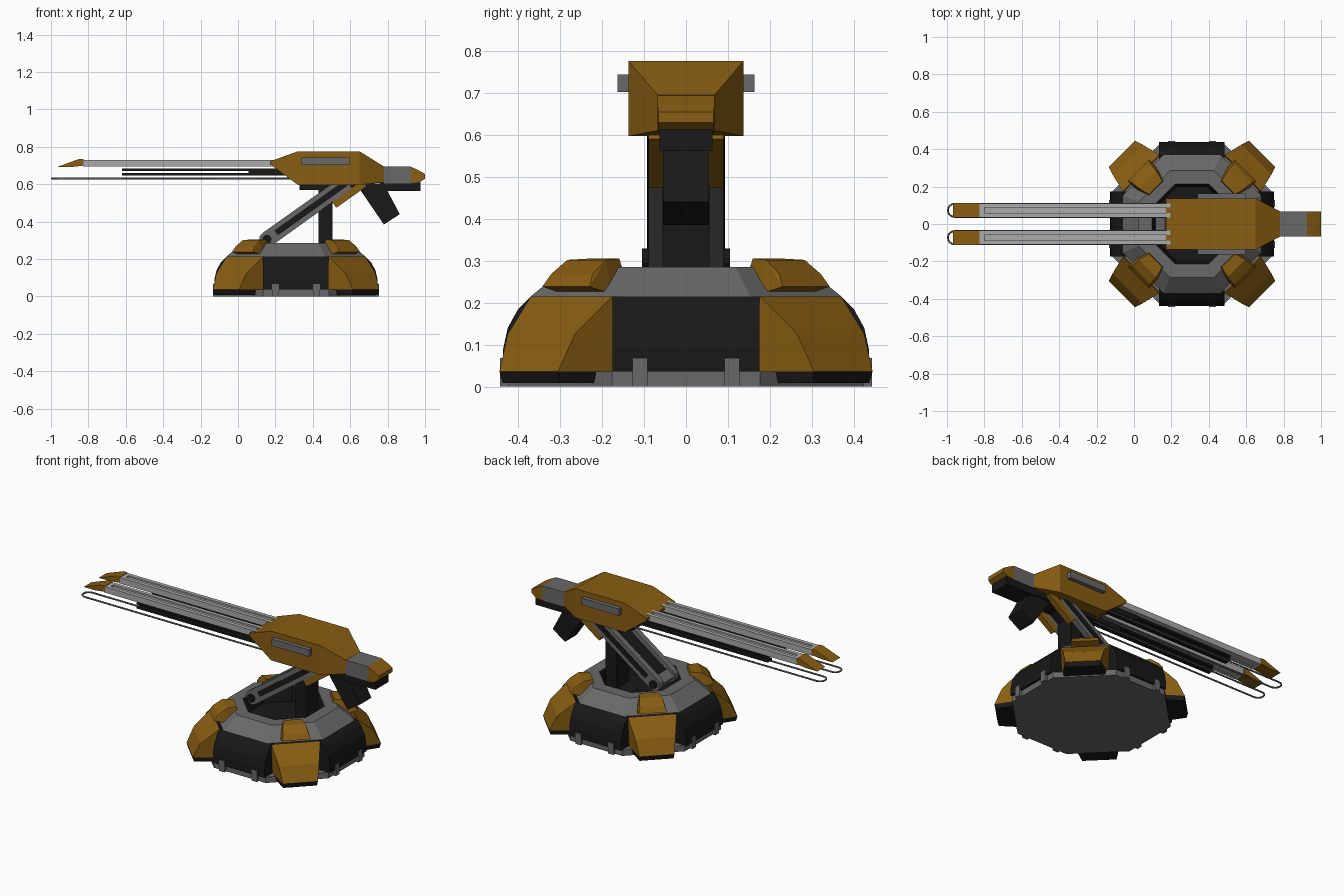
import bpy, bmesh, math
from mathutils import Matrix, Vector

if "Cube" in bpy.data.objects:
    bpy.data.objects.remove(bpy.data.objects["Cube"])

CX = 0.31  # centre of the base on x


def material(name, rgb):
    m = bpy.data.materials.new(name)
    m.diffuse_color = (*rgb, 1)
    m.use_nodes = True
    m.node_tree.nodes["Principled BSDF"].inputs["Base Color"].default_value = m.diffuse_color
    return m


ORANGE = material("orange_paint", (0.25, 0.11, 0.006))
BLACK = material("black_metal", (0.009, 0.009, 0.009))
GREY = material("dark_grey_metal", (0.14, 0.14, 0.14))
LIGHT = material("light_grey_metal", (0.4, 0.4, 0.4))


def finish(name, bm, mat, matrix=None):
    if matrix:
        bmesh.ops.transform(bm, matrix=matrix, verts=bm.verts)
    bmesh.ops.recalc_face_normals(bm, faces=bm.faces)
    me = bpy.data.meshes.new(name)
    bm.to_mesh(me)
    bm.free()
    me.materials.append(mat)
    ob = bpy.data.objects.new(name, me)
    bpy.context.collection.objects.link(ob)
    return ob


def loft(name, rings, mat, matrix=None, caps=True, closed=False):
    """Join rings of equal point count."""
    bm = bmesh.new()
    vs = [[bm.verts.new(p) for p in r] for r in rings]
    pairs = list(zip(vs, vs[1:])) + ([(vs[-1], vs[0])] if closed else [])
    for a, b in pairs:
        for i in range(len(a)):
            j = (i + 1) % len(a)
            bm.faces.new((a[i], a[j], b[j], b[i]))
    if caps and not closed:
        bm.faces.new(vs[0])
        bm.faces.new(vs[-1])
    return finish(name, bm, mat, matrix)


def prism(name, pts, y0, y1, mat, matrix=None):
    """Extrude an x-z outline along y."""
    return loft(name, [[(x, y, z) for x, z in pts] for y in (y0, y1)], mat, matrix)


def box(name, x0, x1, y0, y1, z0, z1, mat, matrix=None):
    return prism(name, [(x0, z0), (x1, z0), (x1, z1), (x0, z1)], y0, y1, mat, matrix)


def hull(name, pts, mat, matrix=None):
    bm = bmesh.new()
    for p in pts:
        bm.verts.new(p)
    bmesh.ops.convex_hull(bm, input=bm.verts)
    bmesh.ops.dissolve_limit(bm, angle_limit=0.02, verts=bm.verts, edges=bm.edges)
    return finish(name, bm, mat, matrix)


def octagon(apothem, z):
    r = apothem / math.cos(math.pi / 8)
    angles = [math.pi / 8 + i * math.pi / 4 for i in range(8)]
    return [(r * math.cos(a), r * math.sin(a), z) for a in angles]


def turn(degrees):
    return Matrix.Translation((CX, 0, 0)) @ Matrix.Rotation(math.radians(degrees), 4, 'Z')


# Base core, bottom plate, top ring and pit floor
loft("base_core", [octagon(0.36, 0.01), octagon(0.36, 0.19)], BLACK, turn(0))
loft("bottom_plate", [octagon(0.425, 0.0), octagon(0.425, 0.036)], GREY, turn(0))
loft("top_ring", [octagon(0.37, 0.215), octagon(0.285, 0.285), octagon(0.215, 0.285),
                  octagon(0.2, 0.19), octagon(0.35, 0.19)], GREY, turn(0), closed=True)
loft("pit_lining", [octagon(0.213, 0.283), octagon(0.198, 0.195), octagon(0.02, 0.195)],
     BLACK, turn(0), caps=False)

# Four sides: curved panel with tabs; four corners: leg, foot and pad
panel = [(0.30, 0.036), (0.438, 0.036), (0.436, 0.09), (0.425, 0.14),
         (0.40, 0.185), (0.37, 0.215), (0.30, 0.215)]
leg = [(0.36, 0.175, 0.036), (0.445, 0.305, 0.036), (0.425, 0.265, 0.125), (0.37, 0.175, 0.215)]
foot = [(0.36, 0.175, 0.036), (0.445, 0.305, 0.036), (0.352, 0.175, 0.008), (0.437, 0.302, 0.008)]
pad = [(0.265, 0.26, 0.06), (0.275, 0.305, 0.05), (0.335, 0.302, 0.065),
       (0.385, 0.268, 0.07), (0.405, 0.238, 0.08), (0.33, 0.22, 0.08)]
for k in range(4):
    m = turn(90 * k)
    prism(f"side_panel_{k}", panel, -0.175, 0.175, BLACK, m)
    for s in (-1, 1):
        box(f"side_tab_{k}", 0.40, 0.443, s * 0.11 - 0.018, s * 0.11 + 0.018, 0.0, 0.068, GREY, m)
    for nm, pts, mat in (("leg", leg, ORANGE), ("foot", foot, BLACK)):
        hull(f"corner_{nm}_{k}", pts + [(y, x, z) for x, y, z in pts], mat, m)
    hull(f"corner_pad_{k}", [(r, s * w, z) for r, z, w in pad for s in (-1, 1)],
         ORANGE, turn(90 * k + 45))

# Pillar
box("pillar", 0.43, 0.505, -0.056, 0.056, 0.19, 0.61, BLACK)

# Slanted arm, built along x then tilted about the pivot
tilt = Matrix.Translation((0.155, 0, 0.305)) @ Matrix.Rotation(math.radians(-35.5), 4, 'Y')
rail = [(0.53, -0.04), (0.53, 0.04)] + [
    (0.042 * math.cos(a), 0.042 * math.sin(a))
    for a in (math.radians(90 + 30 * i) for i in range(7))]
for s in (-1, 1):
    prism("arm_rail", rail, s * 0.055, s * 0.09, GREY, tilt)
    box("arm_groove", 0.06, 0.52, s * 0.085, s * 0.093, -0.016, 0.016, BLACK, tilt)
    box("arm_brace", 0.40, 0.60, s * 0.055, s * 0.09, -0.078, -0.038, ORANGE, tilt)
    cap = [(0.024 * math.cos(i * math.pi / 6), 0.024 * math.sin(i * math.pi / 6)) for i in range(12)]
    prism("pivot_cap", cap, s * 0.08, s * 0.105, BLACK, tilt)
box("arm_core", 0.03, 0.52, -0.056, 0.056, -0.02, 0.015, BLACK, tilt)
box("arm_crossbar", -0.03, 0.03, -0.056, 0.056, -0.025, 0.025, GREY, tilt)

# Turret housing: main block and tapered rear
main = [(0.17, 0.708), (0.17, 0.722), (0.32, 0.776), (0.65, 0.776), (0.65, 0.597), (0.32, 0.597)]
prism("housing", main, -0.137, 0.137, ORANGE)


def section(x, w, z0, z1):
    return [(x, -w, z0), (x, w, z0), (x, w, z1), (x, -w, z1)]


loft("housing_rear", [section(0.65, 0.137, 0.597, 0.776), section(0.78, 0.068, 0.61, 0.695)], ORANGE)
loft("tail_block", [section(0.78, 0.068, 0.605, 0.694), section(0.925, 0.068, 0.605, 0.694)], GREY)
loft("tail_tip", [section(0.925, 0.068, 0.605, 0.694), section(0.97, 0.068, 0.61, 0.672),
                  section(1.0, 0.066, 0.63, 0.655)], ORANGE)
box("under_plate", 0.33, 0.78, -0.062, 0.062, 0.57, 0.605, BLACK)
box("tail_plate", 0.76, 0.975, -0.063, 0.063, 0.563, 0.615, BLACK)
prism("magazine", [(0.65, 0.575), (0.785, 0.59), (0.865, 0.44), (0.78, 0.385)], -0.055, 0.055, BLACK)

# Twin guns and side boxes
for s in (-1, 1):
    box("side_box", 0.34, 0.595, s * 0.13, s * 0.163, 0.702, 0.744, GREY)
    yc = s * 0.073
    for e in (-1, 1):
        box("barrel_rail", -0.83, 0.25, yc + e * 0.014, yc + e * 0.037, 0.695, 0.731, LIGHT)
    box("barrel_web", -0.82, 0.25, yc - 0.015, yc + 0.015, 0.698, 0.722, LIGHT)
    box("barrel_end_web", -0.83, -0.80, yc - 0.015, yc + 0.015, 0.695, 0.731, LIGHT)
    prism("muzzle_tip", [(-0.968, 0.692), (-0.85, 0.735), (-0.825, 0.734), (-0.825, 0.7), (-0.89, 0.692)],
          yc - 0.038, yc + 0.038, ORANGE)
    for z in (0.653, 0.677):
        box("lower_bar", -0.62, 0.32, yc - 0.022, yc + 0.022, z - 0.006, z + 0.006, BLACK)
    box("lower_block", 0.055, 0.34, yc - 0.024, yc + 0.024, 0.65, 0.683, BLACK)

    # Thin wire loop under each barrel
    cu = bpy.data.curves.new("wire_loop", 'CURVE')
    cu.dimensions = '3D'
    cu.bevel_depth = 0.005
    cu.bevel_resolution = 1
    arc = [(-0.96 + 0.035 * math.cos(a), yc + 0.035 * math.sin(a))
           for a in (math.radians(90 + 22.5 * i) for i in range(9))]
    path = [(0.36, yc + 0.035)] + arc + [(0.36, yc - 0.035)]
    sp = cu.splines.new('POLY')
    sp.points.add(len(path) - 1)
    for p, (x, y) in zip(sp.points, path):
        p.co = (x, y, 0.631, 1)
    cu.materials.append(GREY)
    bpy.context.collection.objects.link(bpy.data.objects.new("wire_loop", cu))
